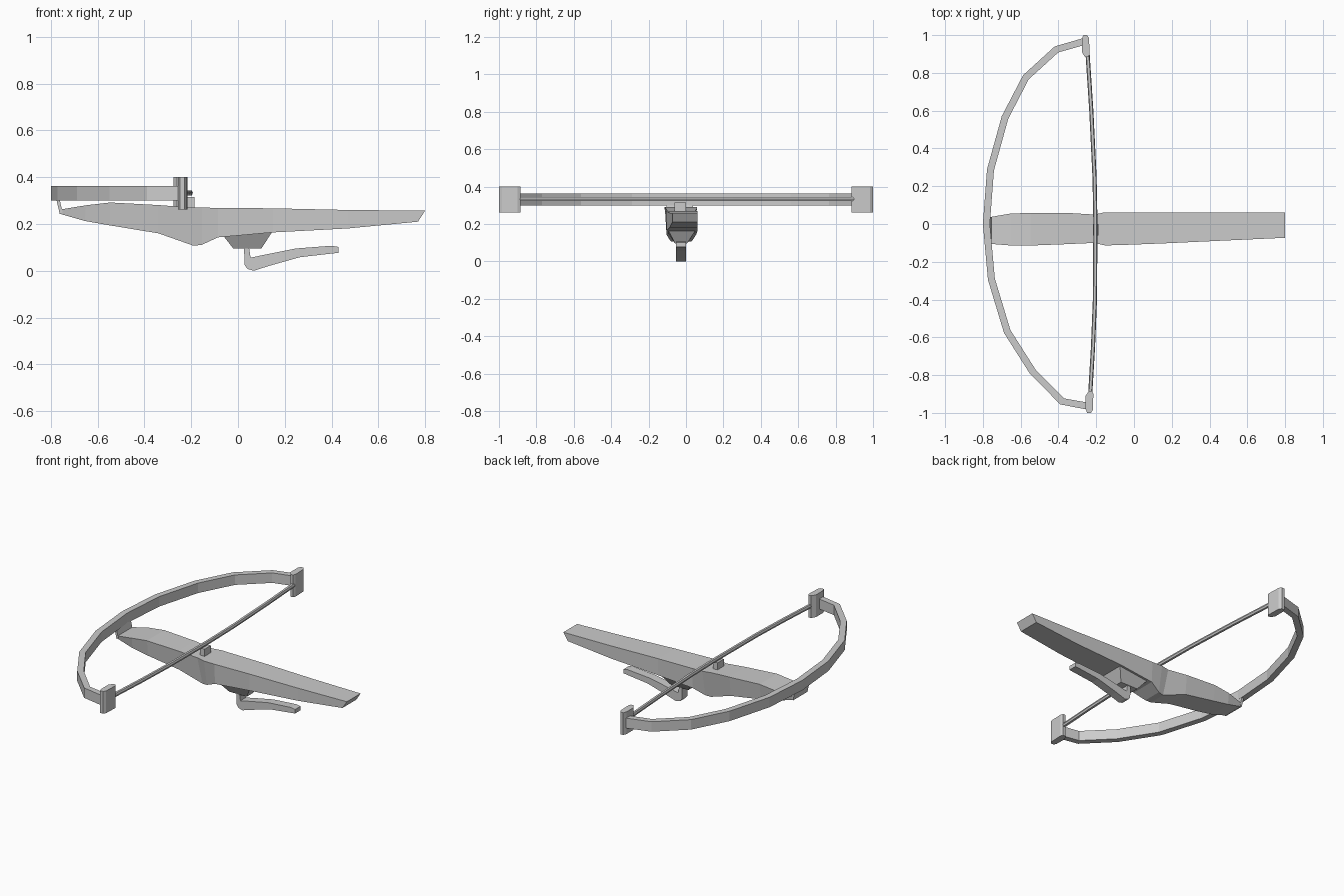
import bpy, bmesh
from mathutils import Vector


def make(name, verts, faces):
    me = bpy.data.meshes.new(name)
    me.from_pydata(verts, [], faces)
    bm = bmesh.new()
    bm.from_mesh(me)
    bmesh.ops.recalc_face_normals(bm, faces=bm.faces)
    bm.to_mesh(me)
    bm.free()
    ob = bpy.data.objects.new(name, me)
    bpy.context.collection.objects.link(ob)
    return ob


def loft(name, rings):
    """Skin a list of equal-sized rings and cap both ends."""
    n = len(rings[0])
    verts = [p for r in rings for p in r]
    faces = [(i*n + j, i*n + (j+1) % n, (i+1)*n + (j+1) % n, (i+1)*n + j)
             for i in range(len(rings)-1) for j in range(n)]
    faces += [tuple(range(n)), tuple(range(len(verts)-n, len(verts)))]
    return make(name, verts, faces)


def extrude_y(name, pts, y0, y1):
    return loft(name, [[(x, y, z) for x, z in pts] for y in (y0, y1)])


def extrude_z(name, pts, z0, z1):
    return loft(name, [[(x, y, z) for x, y in pts] for z in (z0, z1)])


# Stock: top x, top z, bottom x, bottom z, y min, y max, bottom inset
stations = [
    (-.76, .262, -.76, .243, -.105, .037, .005),
    (-.65, .280, -.655, .213, -.114, .056, .012),
    (-.547, .292, -.547, .194, -.114, .058, .012),
    (-.34, .281, -.34, .160, -.106, .058, .012),
    (-.21, .271, -.19, .107, -.100, .050, .022),
    (-.155, .270, -.155, .111, -.113, .062, .028),
    (-.085, .269, -.085, .143, -.112, .062, .008),
    (.15, .267, .15, .164, -.103, .062, 0),
    (.47, .260, .47, .181, -.088, .062, 0),
    (.80, .257, .77, .210, -.073, .062, 0),
]
loft("stock", [[(xt, y0, zt), (xt, y1, zt), (xb, y1-c, zb), (xb, y0+c, zb)]
               for xt, zt, xb, zb, y0, y1, c in stations])

# Tapered block under the stock
loft("trigger_block", [
    [(-.075, -.105, .165), (.15, -.098, .172), (.15, .055, .172), (-.075, .055, .165)],
    [(-.02, -.058, .095), (.10, -.058, .095), (.10, .005, .095), (-.02, .005, .095)]])

# Long trigger lever
extrude_y("trigger_lever", [
    (.026, .10), (.047, .10), (.054, .056), (.125, .071), (.245, .095), (.40, .107),
    (.43, .102), (.43, .077), (.265, .058), (.13, .02), (.068, .0), (.04, .008), (.028, .025)],
    -.053, 0)

# Strip joining the stock nose to the bow
extrude_y("bow_mount", [(-.777, .305), (-.763, .305), (-.750, .25), (-.762, .241)], -.105, .037)

# Nut that holds the string
extrude_y("string_nut", [(-.217, .26), (-.187, .26), (-.187, .315), (-.217, .315)], -.062, 0)

# Bow limbs: outer path in plan, offset inwards for thickness
outer = [Vector(p) for p in [
    (-.265, .985), (-.42, .94), (-.587, .788), (-.70, .571), (-.778, .29), (-.80, 0),
    (-.773, -.296), (-.688, -.577), (-.55, -.794), (-.39, -.955), (-.235, -.985)]]
rings = []
for i, p in enumerate(outer):
    t = (outer[min(i+1, 10)] - outer[max(i-1, 0)]).normalized()
    q = p + Vector((-t.y, t.x)) * .037
    rings.append([(p.x, p.y, .30), (p.x, p.y, .362), (q.x, q.y, .362), (q.x, q.y, .30)])
loft("bow", rings)

# End caps at the limb tips
for side, cx in ((1, -.256), (-1, -.236)):
    pts = [(-.020, .91), (-.020, .98), (-.012, 1.0), (.008, 1.0), (.018, .985),
           (.021, .90), (.014, .885), (-.004, .885)]
    extrude_z("tip_cap_" + ("left" if side > 0 else "right"),
              [(cx + x, side*y) for x, y in pts], .262, .40)

# Bowstring
path = [(-.247, .92), (-.226, .60), (-.209, .25), (-.204, 0), (-.207, -.40), (-.217, -.65), (-.233, -.92)]
r = .011
loft("bowstring", [[(x-r*.6, y, .333-r), (x+r*.6, y, .333-r), (x+r, y, .333),
                    (x+r*.6, y, .333+r), (x-r*.6, y, .333+r), (x-r, y, .333)] for x, y in path])
